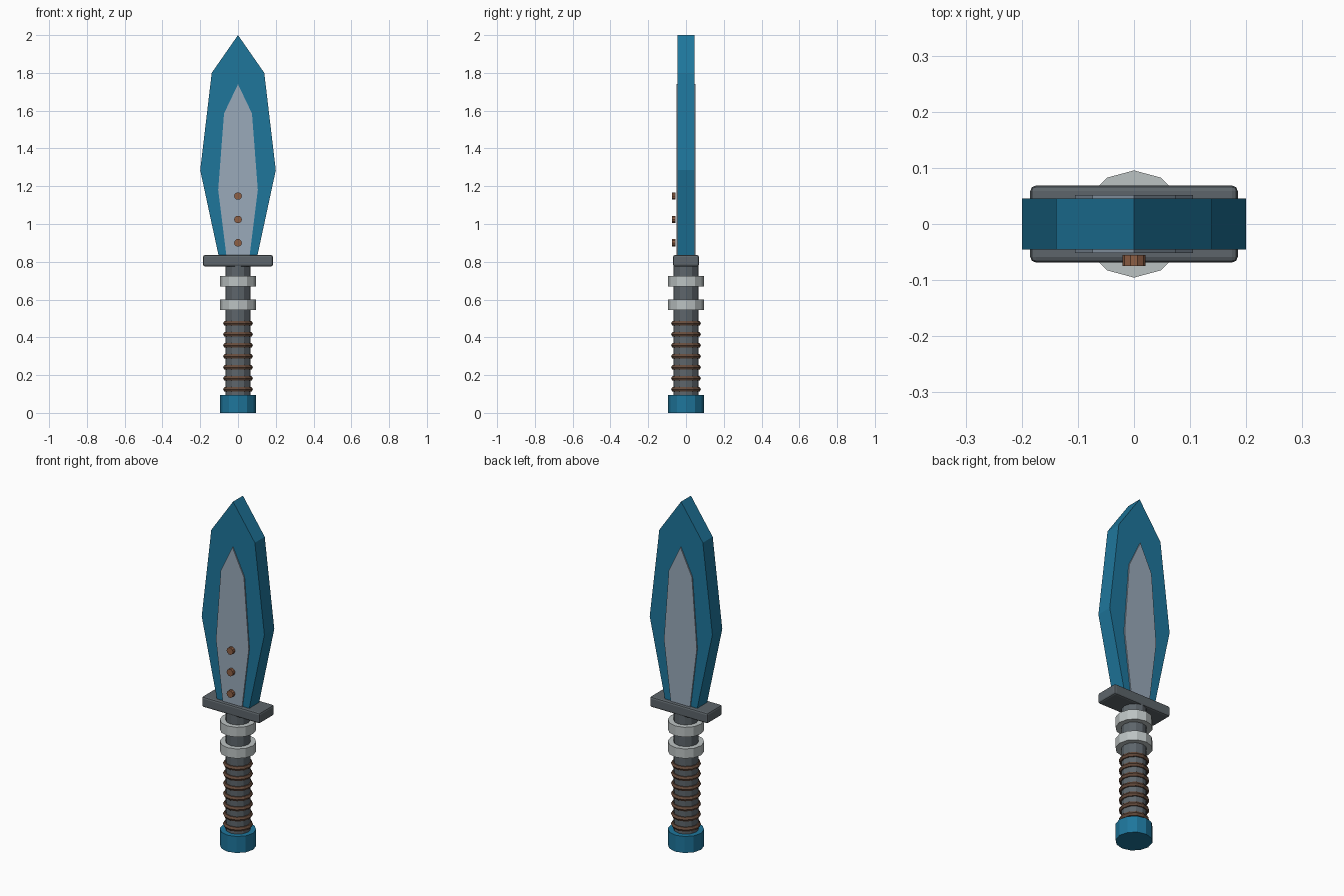
import bpy, bmesh
from math import pi

if "Cube" in bpy.data.objects:
    bpy.data.objects.remove(bpy.data.objects["Cube"])


def material(name, rgb):
    m = bpy.data.materials.new(name)
    m.diffuse_color = (*rgb, 1)
    m.use_nodes = True
    m.node_tree.nodes["Principled BSDF"].inputs["Base Color"].default_value = m.diffuse_color
    return m


BLUE = material("blue", (0.013, 0.18, 0.33))
DARK = material("dark_grey", (0.11, 0.13, 0.145))
LIGHT = material("light_grey", (0.50, 0.54, 0.54))
STEEL = material("steel", (0.32, 0.40, 0.49))
COPPER = material("copper", (0.27, 0.115, 0.06))
LEATHER = material("leather", (0.13, 0.07, 0.045))


def finish(name, mat):
    ob = bpy.context.object
    ob.name = name
    ob.data.materials.append(mat)
    return ob


def plate(name, half, depth, mat):
    """Mirror a half outline (bottom to tip) and extrude it along y."""
    outline = half + [(-x, z) for x, z in reversed(half) if x > 0]
    bm = bmesh.new()
    face = bm.faces.new([bm.verts.new((x, -depth, z)) for x, z in outline])
    ext = bmesh.ops.extrude_face_region(bm, geom=[face])["geom"]
    verts = [g for g in ext if isinstance(g, bmesh.types.BMVert)]
    bmesh.ops.translate(bm, verts=verts, vec=(0, 2 * depth, 0))
    bmesh.ops.recalc_face_normals(bm, faces=bm.faces)
    me = bpy.data.meshes.new(name)
    bm.to_mesh(me)
    bm.free()
    me.materials.append(mat)
    bpy.context.collection.objects.link(bpy.data.objects.new(name, me))


def drum(name, r, z0, z1, mat):
    bpy.ops.mesh.primitive_cylinder_add(vertices=12, radius=r, depth=z1 - z0,
                                        location=(0, 0, (z0 + z1) / 2))
    return finish(name, mat)


# Blade and raised inlay on both faces
plate("blade", [(0.10, 0.82), (0.2, 1.285), (0.139, 1.80), (0, 2.0)], 0.045, BLUE)
plate("blade_inlay", [(0.06, 0.82), (0.105, 1.18), (0.074, 1.585), (0, 1.74)], 0.0515, STEEL)

# Cross guard with softened edges
bpy.ops.mesh.primitive_cube_add(size=1, location=(0, 0, 0.805))
guard = finish("guard", DARK)
guard.scale = (0.37, 0.137, 0.06)
bpy.ops.object.transform_apply(location=False, rotation=False, scale=True)
bevel = guard.modifiers.new("bevel", 'BEVEL')
bevel.width = 0.01
bevel.segments = 2

# Grip, collars and pommel
drum("grip", 0.066, 0.05, 0.79, DARK)
drum("lower_collar", 0.0955, 0.545, 0.60, LIGHT)
drum("upper_collar", 0.0955, 0.668, 0.725, LIGHT)
drum("pommel", 0.0955, 0.0, 0.095, BLUE)

# Leather wrap rings
for i in range(7):
    bpy.ops.mesh.primitive_torus_add(major_segments=12, minor_segments=6,
                                     major_radius=0.065, minor_radius=0.014,
                                     location=(0, 0, 0.1245 + i * 0.0583))
    finish(f"wrap_ring_{i + 1}", LEATHER)

# Rivets on the front face only
for i in range(3):
    bpy.ops.mesh.primitive_cylinder_add(vertices=10, radius=0.0205, depth=0.019,
                                        location=(0, -0.065, 0.9 + i * 0.124),
                                        rotation=(pi / 2, pi / 2, 0))
    finish(f"rivet_{i + 1}", COPPER)
